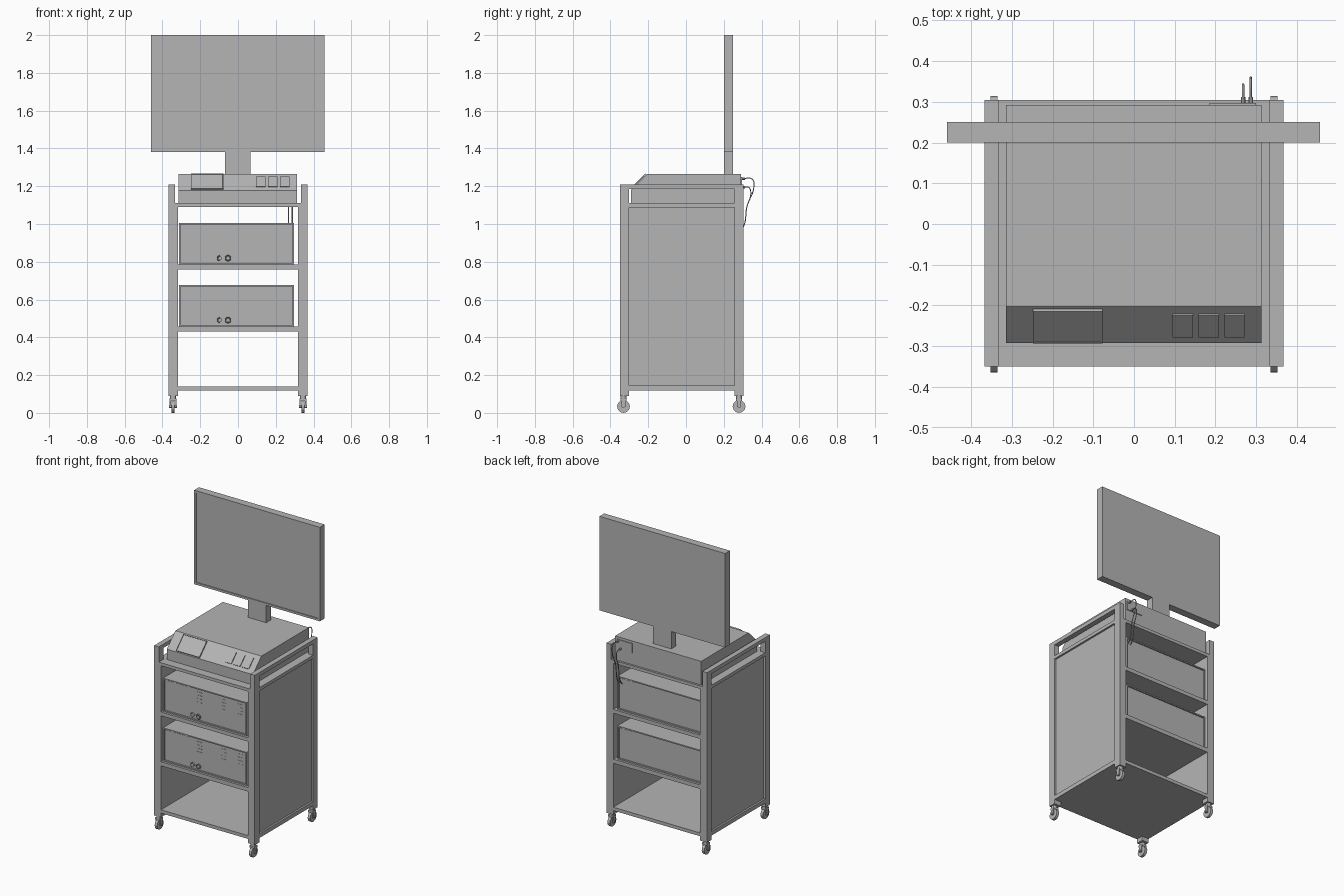
import bpy, bmesh, math
from mathutils import Vector, Matrix

cube = bpy.data.objects.get("Cube")
if cube:
    bpy.data.objects.remove(cube, do_unlink=True)

GREY = (0.46, 0.46, 0.46, 1)
grey = bpy.data.materials.new("plain grey")
grey.use_nodes = True
grey.diffuse_color = GREY
grey.node_tree.nodes["Principled BSDF"].inputs["Base Color"].default_value = GREY


def finish(name, bm):
    bmesh.ops.recalc_face_normals(bm, faces=bm.faces)
    me = bpy.data.meshes.new(name)
    bm.to_mesh(me)
    bm.free()
    me.materials.append(grey)
    ob = bpy.data.objects.new(name, me)
    bpy.context.collection.objects.link(ob)
    return ob


def box(name, x, y, z, recess=(), border=0.01, depth=0.008):
    """Box from ranges; faces along the directions in recess get a sunken panel."""
    bm = bmesh.new()
    bmesh.ops.create_cube(bm, size=1)
    for v in bm.verts:
        v.co = [(r[0] + r[1]) / 2 + c * (r[1] - r[0]) for r, c in zip((x, y, z), v.co)]
    bm.normal_update()
    for d in recess:
        face = max(bm.faces, key=lambda f: f.normal.dot(Vector(d)) * f.calc_area())
        bmesh.ops.inset_region(bm, faces=[face], thickness=border)
        bmesh.ops.inset_region(bm, faces=[face], thickness=0.0005, depth=-depth)
    return finish(name, bm)


def cylinder(name, centre, radius, length, axis, sides=16):
    bm = bmesh.new()
    turn = Vector((0, 0, 1)).rotation_difference(Vector(axis)).to_matrix().to_4x4()
    bmesh.ops.create_cone(bm, cap_ends=True, segments=sides, radius1=radius,
                          radius2=radius, depth=length,
                          matrix=Matrix.Translation(centre) @ turn)
    return finish(name, bm)


def wire(name, points, radius, cyclic=False, smooth=True):
    cu = bpy.data.curves.new(name, "CURVE")
    cu.dimensions = "3D"
    cu.bevel_depth = radius
    cu.bevel_resolution = 1
    cu.resolution_u = 6
    sp = cu.splines.new("BEZIER")
    sp.bezier_points.add(len(points) - 1)
    for bp, p in zip(sp.bezier_points, points):
        bp.co = p
        bp.handle_left_type = bp.handle_right_type = "AUTO"
    sp.use_cyclic_u = cyclic
    cu.materials.append(grey)
    ob = bpy.data.objects.new(name, cu)
    bpy.context.collection.objects.link(ob)


FRONT, BACK = (0, -1, 0), (0, 1, 0)

# Side frames: posts, rails, wall panels and casters
for side, s in (("left", 1), ("right", -1)):
    def span(a, b):
        return tuple(sorted((s * a, s * b)))
    outer, narrow = span(0.317, 0.367), span(0.333, 0.367)
    for end, y0, y1, yw in (("front", -0.35, -0.302, -0.331), ("back", 0.257, 0.305, 0.281)):
        box(f"{side}_{end}_post", outer, (y0, y1), (0.09, 1.11))
        box(f"{side}_{end}_upper_post", narrow, (y0, y1), (1.11, 1.21))
        # Caster
        xc = s * 0.344
        cylinder(f"{side}_{end}_caster_stem", (xc, yw, 0.08), 0.016, 0.024, (0, 0, 1))
        box(f"{side}_{end}_caster_bridge", (xc - 0.018, xc + 0.018),
            (yw - 0.016, yw + 0.016), (0.064, 0.076))
        for k in (-1, 1):
            cheek = sorted((xc + k * 0.012, xc + k * 0.018))
            box(f"{side}_{end}_caster_fork", cheek, (yw - 0.011, yw + 0.011), (0.03, 0.068))
        cylinder(f"{side}_{end}_wheel", (xc, yw, 0.034), 0.034, 0.018, (1, 0, 0), 12)
        cylinder(f"{side}_{end}_axle", (xc, yw, 0.034), 0.008, 0.042, (1, 0, 0), 10)
    inner_y = (-0.302, 0.257)
    box(f"{side}_top_rail", narrow, inner_y, (1.185, 1.21))
    box(f"{side}_middle_rail", outer, inner_y, (1.088, 1.11))
    box(f"{side}_bottom_rail", outer, inner_y, (0.118, 0.145))
    box(f"{side}_wall_panel", span(0.317, 0.355), inner_y, (0.145, 1.088))

# Shelves
for name, z0, z1 in (("bottom", 0.118, 0.14), ("lower", 0.43, 0.457),
                     ("middle", 0.76, 0.785), ("top", 1.09, 1.11)):
    box(f"{name}_shelf", (-0.317, 0.317), (-0.35, 0.305), (z0, z1))

# Two equipment boxes with sunken faces, thin plates and knobs
for name, z in (("lower", 0.457), ("upper", 0.785)):
    box(f"{name}_equipment_box", (-0.312, 0.297), (-0.335, 0.29), (z, z + 0.22),
        (FRONT, BACK), 0.011)
    box(f"{name}_front_plate", (-0.3, -0.125), (-0.329, -0.326), (z + 0.012, z + 0.208))
    box(f"{name}_back_plate", (0.175, 0.285), (0.281, 0.284), (z + 0.012, z + 0.208))
    for i in range(4):
        for x in (-0.07, 0.11, 0.23):
            zz = z + 0.19 - 0.022 * i
            box(f"{name}_slot", (x, x + 0.035), (-0.3285, -0.326), (zz, zz + 0.003))
    for i, x in enumerate((-0.095, -0.053)):
        ring = [(x + 0.014 * math.cos(a), -0.336, z + 0.034 + 0.014 * math.sin(a))
                for a in (math.radians(90 + 60 * k) for k in range(6 if i else 4))]
        wire(f"{name}_knob_ring", ring, 0.003, cyclic=bool(i))
        cylinder(f"{name}_knob", (x, -0.333, z + 0.034), 0.010, 0.012, FRONT)

# Console with sloping control face
profile = [(-0.292, 1.11), (-0.292, 1.178), (-0.203, 1.266), (0.292, 1.266), (0.292, 1.11)]
bm = bmesh.new()
base = bm.faces.new([bm.verts.new((-0.315, y, z)) for y, z in profile])
ext = bmesh.ops.extrude_face_region(bm, geom=[base])
bmesh.ops.translate(bm, vec=(0.628, 0, 0),
                    verts=[v for v in ext["geom"] if isinstance(v, bmesh.types.BMVert)])
finish("console", bm)
box("console_back_plate", (0.185, 0.3), (0.292, 0.297), (1.19, 1.25))

# Display and buttons laid on the slope
tilt = math.atan2(0.088, 0.089)


def on_slope(name, x0, x1, lo, hi, height, recess=()):
    ob = box(name, (x0, x1), (lo, hi), (-0.002, height), recess, 0.005, 0.002)
    ob.matrix_world = Matrix.Translation((0, -0.292, 1.178)) @ Matrix.Rotation(tilt, 4, "X")


on_slope("console_display", -0.248, -0.077, 0.006, 0.117, 0.009, [(0, 0, 1)])
for x in (0.095, 0.159, 0.222):
    on_slope("console_button", x, x + 0.05, 0.025, 0.1, 0.006)

# Monitor and its neck
box("monitor", (-0.46, 0.457), (0.2, 0.25), (1.38, 2.0), [FRONT], 0.02, 0.006)
box("monitor_neck", (-0.068, 0.066), (0.2, 0.25), (1.26, 1.385))

# Cables from the console down to the upper box
for x, reach, top in ((0.268, 0.343, 1.195), (0.287, 0.36, 1.24)):
    cylinder("cable_plug", (x, 0.302, top), 0.006, 0.02, BACK, 10)
    wire("cable", [(x, 0.3, top), (x, reach - 0.01, top - 0.002), (x, reach, top - 0.035),
                   (x, 0.322, 1.09), (x, 0.306, 0.99), (x, 0.284, 0.96)], 0.003)
